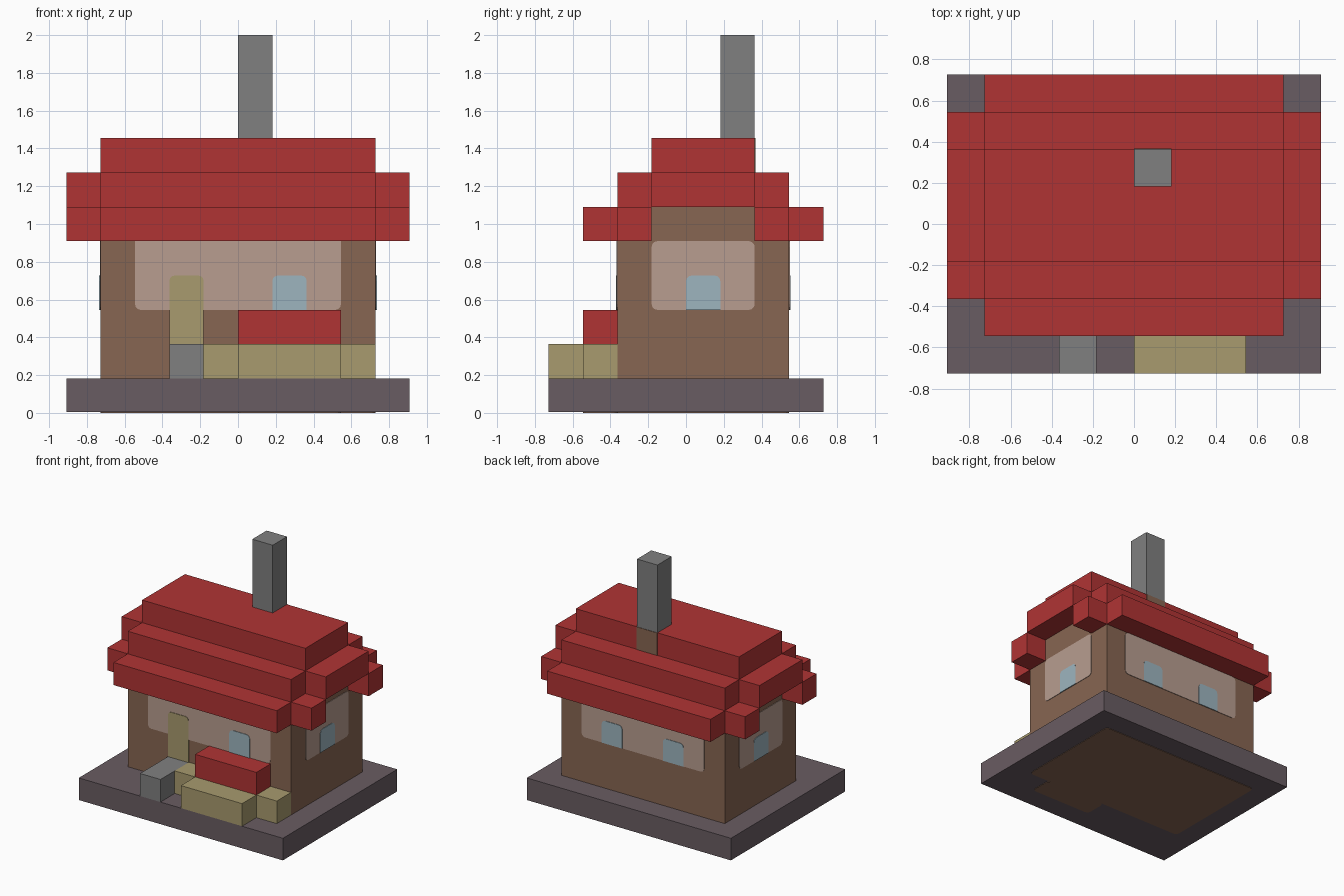
import bpy, bmesh, math
from mathutils import Matrix, Vector

cube = bpy.data.objects.get("Cube")
if cube:
    bpy.data.objects.remove(cube, do_unlink=True)

U = 2 / 11  # size of one block


def material(name, rgb):
    col = [((c / 255 + 0.055) / 1.055) ** 2.4 for c in rgb] + [1]
    m = bpy.data.materials.new(name)
    m.use_nodes = True
    m.diffuse_color = col
    m.node_tree.nodes["Principled BSDF"].inputs["Base Color"].default_value = col
    return m


RED = material("roof red", (176, 52, 52))
BROWN = material("wall brown", (135, 102, 82))
PLASTER = material("pale plaster", (184, 157, 144))
STRAW = material("straw yellow", (168, 155, 110))
GLASS = material("window blue", (157, 181, 191))
GREY = material("stone grey", (128, 128, 128))
GROUND = material("ground mauve", (105, 92, 98))


def finish(name, bm, mat):
    bmesh.ops.recalc_face_normals(bm, faces=bm.faces)
    mesh = bpy.data.meshes.new(name)
    bm.to_mesh(mesh)
    bm.free()
    mesh.materials.append(mat)
    ob = bpy.data.objects.new(name, mesh)
    bpy.context.collection.objects.link(ob)
    return ob


def blocks(name, mat, *boxes):
    """Boxes given as x, y and z ranges in blocks."""
    bm = bmesh.new()
    for spans in boxes:
        lo, hi = (Vector([s[i] for s in spans]) * U for i in (0, 1))
        bmesh.ops.create_cube(bm, size=1, matrix=Matrix.Translation((lo + hi) / 2)
                              @ Matrix.Diagonal((*(hi - lo), 1)))
    return finish(name, bm, mat)


def extrude(bm, points, shift):
    face = bm.faces.new([bm.verts.new(p) for p in points])
    out = bmesh.ops.extrude_face_region(bm, geom=[face], use_keep_orig=True)
    verts = [g for g in out["geom"] if isinstance(g, bmesh.types.BMVert)]
    bmesh.ops.translate(bm, verts=verts, vec=shift)


def prism(name, mat, profile, half):
    """Extrude a y-z profile along x."""
    bm = bmesh.new()
    extrude(bm, [Vector((-half, y, z)) * U for y, z in profile], (2 * half * U, 0, 0))
    return finish(name, bm, mat)


def plate(name, mat, a, z, dist, thick, low=0, high=0, turn=0, axis="Z"):
    """Thin rounded panel on the front, then turned to another side."""
    bm = bmesh.new()
    corners = [(a[1], z[1], -1, -1, high), (a[0], z[1], 1, -1, high),
               (a[0], z[0], 1, 1, low), (a[1], z[0], -1, 1, low)]
    pts = []
    for i, (x, h, sx, sz, r) in enumerate(corners):
        for k in range(4 if r else 1):
            t = math.pi / 2 * (i + k / 3)
            dx, dz = (sx * r + r * math.cos(t), sz * r + r * math.sin(t)) if r else (0, 0)
            pts.append((x * U + dx, -dist * U, h * U + dz))
    extrude(bm, pts, (0, -thick, 0))
    bm.transform(Matrix.Rotation(math.radians(turn), 4, axis))
    return finish(name, bm, mat)


# Ground slab with the soil showing underneath
T = 0.004
blocks("ground_slab", GROUND, ((-5, 5), (-4, 4), (T / U, 1)))
for name, a, y in (("soil_under_house", (-4, 4), (-3, 2)), ("soil_under_flowers", (0, 3), (2, 3))):
    plate(name, BROWN, a, y, -T / U, T, 0.03, 0.03, 90, "X")

# House body with raised gables
prism("walls", BROWN, [(-2, 1), (-2, 5), (-1, 5), (-1, 6), (2, 6), (2, 5), (3, 5), (3, 1)], 4)

# Stepped roof
prism("roof", RED, [(-3, 5), (-3, 6), (-2, 6), (-2, 7), (-1, 7), (-1, 8), (2, 8), (2, 7),
                    (3, 7), (3, 6), (4, 6), (4, 5), (2, 5), (2, 6), (-1, 6), (-1, 5)], 4)
for side, x in (("left", (4, 5)), ("right", (-5, -4))):
    blocks(side + "_gable_overhang", RED, (x, (-1, 2), (6, 7)),
           (x, (-2, -1), (5, 6)), (x, (2, 3), (5, 6)))

# Chimney and its bare footing behind the ridge
blocks("chimney", GREY, ((0, 1), (1, 2), (8, 11)))
plate("chimney_footing", BROWN, (-1, 0), (7, 8), 2, T, turn=180)

# Plaster panels and windows: side, angle, wall distance, panel span, window starts
R = 0.03
for side, turn, dist, span, wins in (("front", 0, 2, (-3, 3), (1,)),
                                     ("left", 90, 4, (-1, 2), (0,)),
                                     ("back", 180, 3, (-3, 3), (-2, 1)),
                                     ("right", 270, 4, (-2, 1), (-1,))):
    plate(side + "_plaster", PLASTER, span, (3, 5), dist, T, R, 0 if side == "front" else R, turn)
    for w in wins:
        plate(side + "_window", GLASS, (w, w + 1), (3, 4), dist, 2 * T, 0, R, turn)

# Door and doorstep
plate("door", STRAW, (-2, -1), (1, 4), 2, 2 * T, 0, R)
blocks("doorstep", GREY, ((-2, -1), (-4, -2), (1, 2)))

# Planter with its flower bed
blocks("planter", STRAW, ((0, 3), (-4, -3), (1, 2)), ((-1, 0), (-3, -2), (1, 2)),
       ((3, 4), (-3, -2), (1, 2)))
blocks("flowers", RED, ((0, 3), (-3, -2), (1, 3)))
